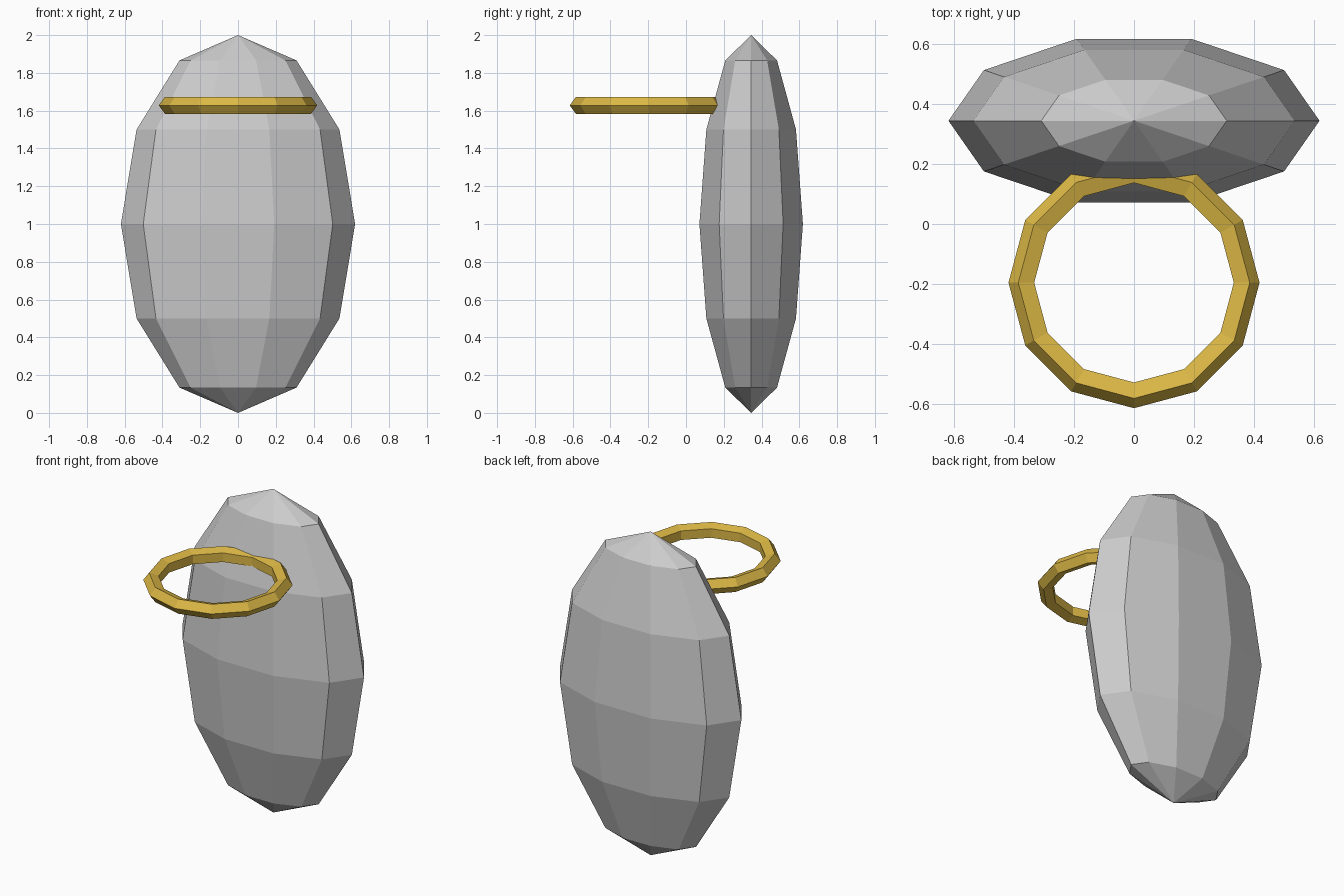
import bpy
from math import pi

if "Cube" in bpy.data.objects:
    bpy.data.objects.remove(bpy.data.objects["Cube"])

# Flattened faceted body, a corner pointing along each side
bpy.ops.mesh.primitive_uv_sphere_add(segments=10, ring_count=6, radius=1)
body = bpy.context.object
body.name = "body"
body.rotation_euler.z = pi / 2
bpy.ops.object.transform_apply(location=False, rotation=True, scale=False)
body.scale = (0.62, 0.288, 1.0)
body.location = (0, 0.345, 1.0)
bpy.ops.object.transform_apply(location=False, rotation=False, scale=True)

# Low-poly gold ring, its back edge sunk into the body
bpy.ops.mesh.primitive_torus_add(
    major_segments=12, minor_segments=5,
    major_radius=0.372, minor_radius=0.0475,
    location=(0, -0.196, 1.628))
ring = bpy.context.object
ring.name = "gold_ring"
gold = bpy.data.materials.new("gold")
gold.diffuse_color = (0.72, 0.48, 0.06, 1)
gold.use_nodes = True
gold.node_tree.nodes["Principled BSDF"].inputs["Base Color"].default_value = gold.diffuse_color
ring.data.materials.append(gold)

# Flat facets
for part in (body, ring):
    for face in part.data.polygons:
        face.use_smooth = False
